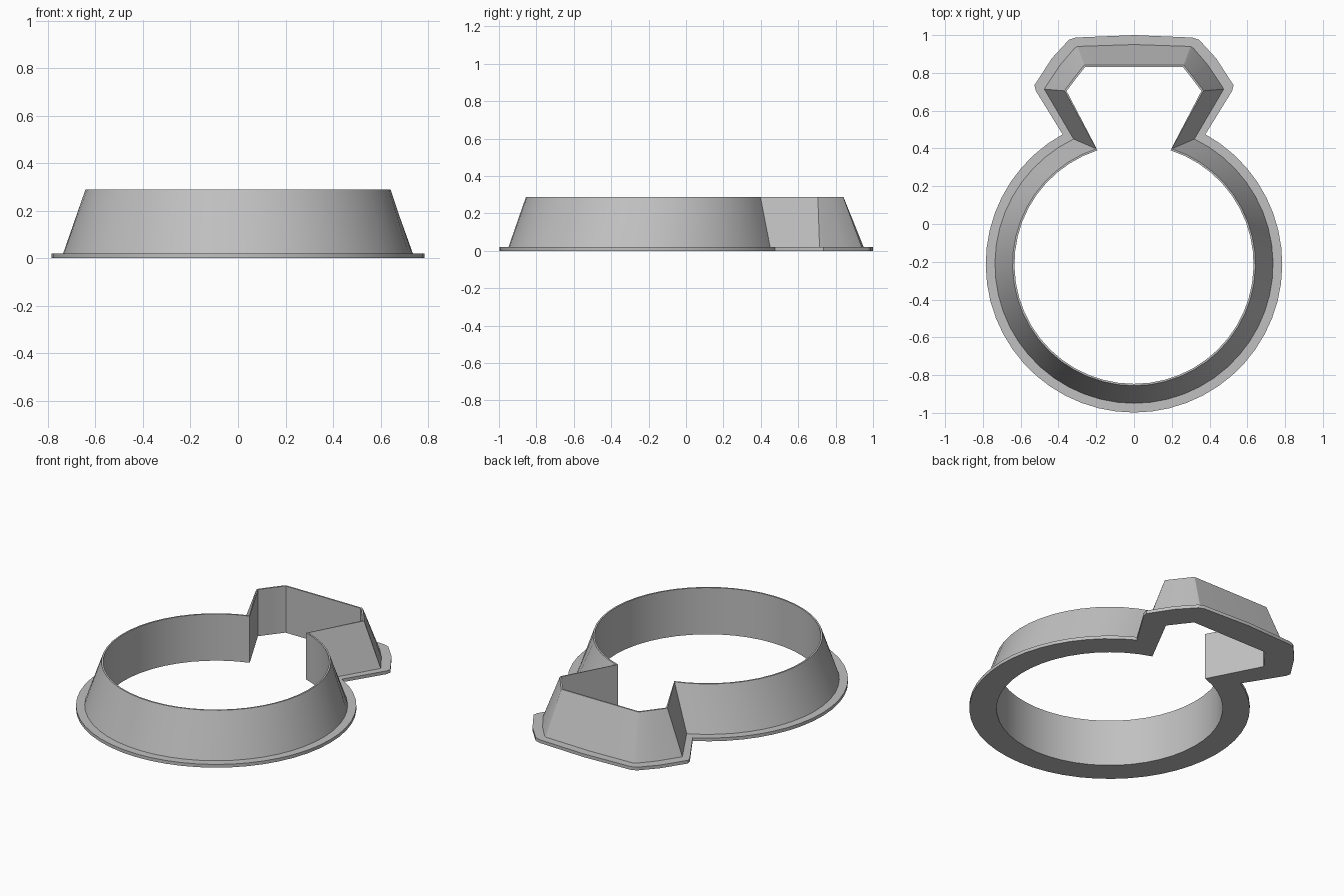
import bpy
import bmesh
from math import sin, cos, atan2, pi, radians, hypot

cube = bpy.data.objects.get("Cube")
if cube:
    bpy.data.objects.remove(cube, do_unlink=True)

CENTRE_Y = -0.213
ARC_STEPS = 44
BASE_TOP, RIM_TOP = 0.02, 0.288

# Right half of the gem outline, from the notch beside the band to the middle of the gem's top
GEM_FLANGE = [(.378, .475), (.52, .705), (.527, .735), (.435, .877), (.345, .975), (.31, .987), (0, 1)]
GEM_FOOT = [(.32, .45), (.475, .714), (.464, .732), (.39, .843), (.315, .93), (.3, .94), (0, .95)]
GEM_RIM = [(.2, .398), (.367, .705), (.36, .717), (.315, .776), (.27, .834), (.262, .841), (0, .842)]
GEM_INNER = [(.193, .39), (.357, .704), (.35, .713), (.307, .77), (.264, .825), (.256, .832), (0, .832)]


def outline(gem):
    """Closed outline: mirrored gem points, then the round band between the two notches."""
    x0, y0 = gem[0]
    radius = hypot(x0, y0 - CENTRE_Y)
    start = atan2(x0, y0 - CENTRE_Y)
    points = gem + [(-x, y) for x, y in reversed(gem[:-1])]
    for i in range(1, ARC_STEPS):
        a = -start - (2 * pi - 2 * start) * i / ARC_STEPS
        points.append((radius * sin(a), CENTRE_Y + radius * cos(a)))
    return points


def ring_shell(name, loops, material):
    """Join successive outlines, and the last to the first, into a closed ring."""
    bm = bmesh.new()
    rings = [[bm.verts.new((x, y, z)) for x, y in outline(gem)] for gem, z in loops]
    for k, lower in enumerate(rings):
        upper = rings[(k + 1) % len(rings)]
        for i in range(len(lower)):
            j = (i + 1) % len(lower)
            bm.faces.new((lower[i], lower[j], upper[j], upper[i]))
    bmesh.ops.recalc_face_normals(bm, faces=bm.faces)
    mesh = bpy.data.meshes.new(name)
    bm.to_mesh(mesh)
    bm.free()
    mesh.materials.append(material)
    obj = bpy.data.objects.new(name, mesh)
    bpy.context.collection.objects.link(obj)
    return obj


grey = bpy.data.materials.new("plain grey")
grey.use_nodes = True
colour = (0.53, 0.53, 0.53, 1)
grey.diffuse_color = colour
grey.node_tree.nodes["Principled BSDF"].inputs["Base Color"].default_value = colour

# Flat flange, sloping outer wall, thin rim and upright inner wall in one closed body
cutter = ring_shell("ring_shaped_cutter", [
    (GEM_INNER, 0),
    (GEM_FLANGE, 0),
    (GEM_FLANGE, BASE_TOP),
    (GEM_FOOT, BASE_TOP),
    (GEM_RIM, RIM_TOP),
    (GEM_INNER, RIM_TOP),
], grey)

bpy.ops.object.select_all(action='DESELECT')
cutter.select_set(True)
bpy.context.view_layer.objects.active = cutter
bpy.ops.object.shade_smooth_by_angle(angle=radians(25))
